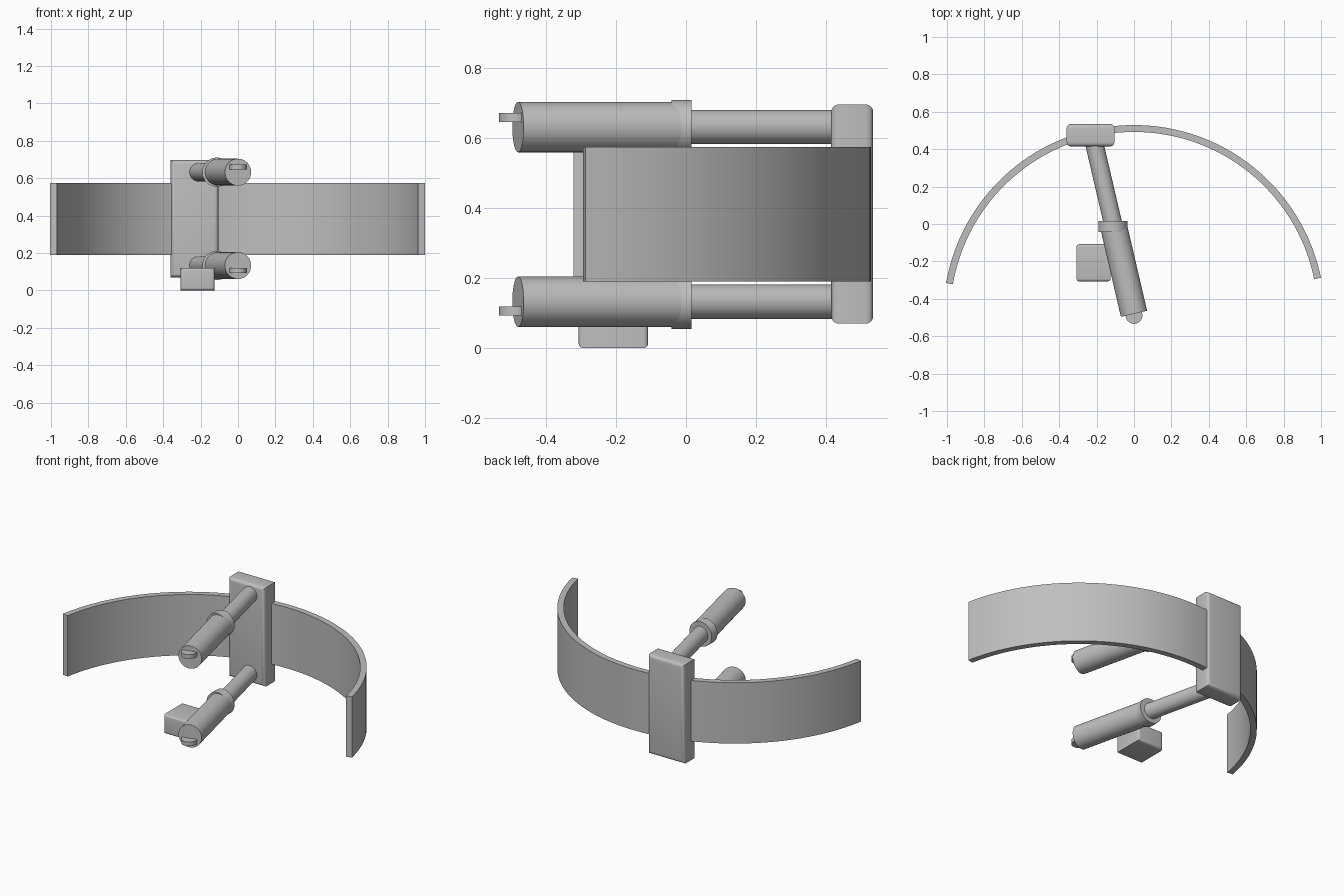
import bpy, bmesh
from math import sin, cos, radians
from mathutils import Vector

if "Cube" in bpy.data.objects:
    bpy.data.objects.remove(bpy.data.objects["Cube"])

grey = bpy.data.materials.new("plain grey")
grey.use_nodes = True
grey.diffuse_color = (0.52, 0.52, 0.52, 1)
grey.node_tree.nodes["Principled BSDF"].inputs["Base Color"].default_value = grey.diffuse_color


def finish(bm, name):
    """Turn a bmesh into a shaded, coloured object."""
    bmesh.ops.recalc_face_normals(bm, faces=bm.faces)
    mesh = bpy.data.meshes.new(name)
    bm.to_mesh(mesh)
    bm.free()
    obj = bpy.data.objects.new(name, mesh)
    bpy.context.collection.objects.link(obj)
    mesh.materials.append(grey)
    bpy.ops.object.select_all(action="DESELECT")
    obj.select_set(True)
    bpy.context.view_layer.objects.active = obj
    bpy.ops.object.shade_smooth_by_angle(angle=radians(30))
    return obj


def block(name, low, high, radius):
    """Box whose front and back face outlines are rounded."""
    bm = bmesh.new()
    bmesh.ops.create_cube(bm, size=1)
    low, high = Vector(low), Vector(high)
    for v in bm.verts:
        v.co = (low + high) / 2 + v.co * (high - low)
    edges = [e for e in bm.edges if abs(e.verts[0].co.y - e.verts[1].co.y) < 0.001]
    bmesh.ops.bevel(bm, geom=edges, offset=radius, segments=4, profile=0.5, affect="EDGES")
    finish(bm, name)


def cylinder(name, start, end, radius):
    start, end = Vector(start), Vector(end)
    axis = end - start
    bm = bmesh.new()
    bmesh.ops.create_cone(bm, cap_ends=True, segments=48, radius1=radius,
                          radius2=radius, depth=axis.length)
    turn = Vector((0, 0, 1)).rotation_difference(axis).to_matrix()
    for v in bm.verts:
        v.co = turn @ v.co + (start + end) / 2
    finish(bm, name)


def curved_band(name, centre_y, inner, outer, first, last, bottom, top, steps=72):
    """Arc strip with a rectangular cross-section."""
    bm = bmesh.new()
    rings = []
    for i in range(steps + 1):
        a = radians(first + (last - first) * i / steps)
        rings.append([bm.verts.new((r * cos(a), centre_y + r * sin(a), z))
                      for r, z in ((inner, bottom), (outer, bottom), (outer, top), (inner, top))])
    for p, q in zip(rings, rings[1:]):
        for k in range(4):
            n = (k + 1) % 4
            bm.faces.new((p[k], p[n], q[n], q[k]))
    bm.faces.new(rings[0])
    bm.faces.new(rings[-1])
    finish(bm, name)


# Curved band, its mounting plate and the small foot block
curved_band("curved_band", -0.491, 0.983, 1.02, 11.5, 170.1, 0.19, 0.575)
block("mounting_plate", (-0.36, 0.415, 0.07), (-0.105, 0.535, 0.697), 0.022)
block("foot_block", (-0.307, -0.307, 0), (-0.125, -0.108, 0.12), 0.015)

# Two matching arms: thin rod, collar, sleeve and rounded end tab
SLOPE = 0.233
TIP_Y = -0.48


def on_axis(y, z):
    return (-SLOPE * (y - TIP_Y), y, z)


for side, z, outward in (("upper", 0.632, 1), ("lower", 0.133, -1)):
    cylinder(side + "_rod", on_axis(0.45, z), on_axis(-0.02, z), 0.049)
    cylinder(side + "_collar", (-0.113, 0.016, z), (-0.113, -0.042, z), 0.078)
    cylinder(side + "_sleeve", on_axis(0, z), on_axis(TIP_Y, z), 0.072)
    tab_z = z + outward * 0.027
    cylinder(side + "_tab", (0, -0.489, tab_z - 0.013), (0, -0.489, tab_z + 0.013), 0.045)
